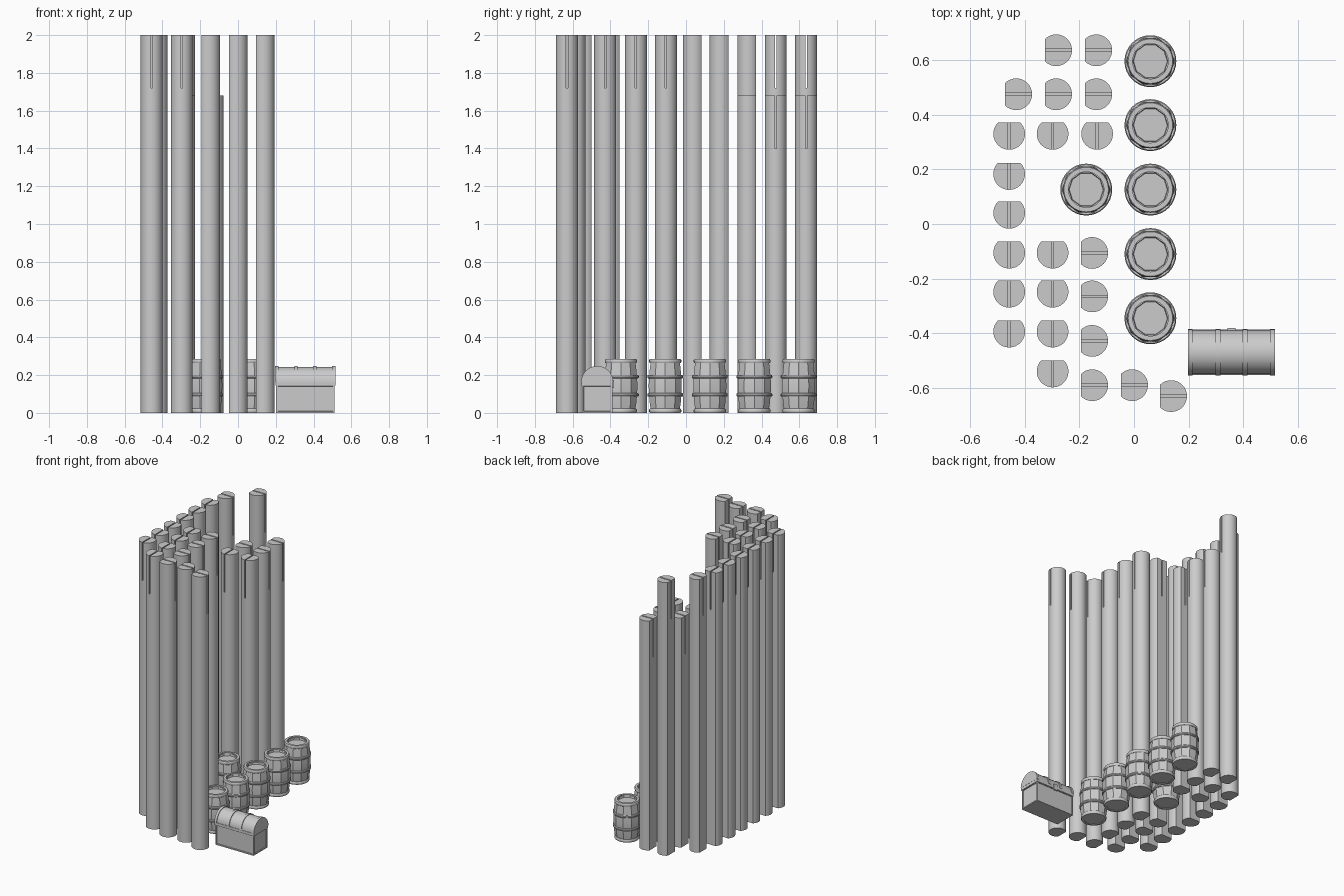
import bpy, bmesh, math
from mathutils import Matrix

if "Cube" in bpy.data.objects:
    bpy.data.objects.remove(bpy.data.objects["Cube"])

grey = bpy.data.materials.new("plain grey")
grey.diffuse_color = (0.6, 0.6, 0.6, 1)
grey.use_nodes = True
grey.node_tree.nodes["Principled BSDF"].inputs["Base Color"].default_value = grey.diffuse_color


def finish(bm, name, angle=30):
    bmesh.ops.recalc_face_normals(bm, faces=bm.faces)
    me = bpy.data.meshes.new(name)
    bm.to_mesh(me)
    bm.free()
    me.materials.append(grey)
    ob = bpy.data.objects.new(name, me)
    bpy.context.collection.objects.link(ob)
    bpy.ops.object.select_all(action='DESELECT')
    ob.select_set(True)
    bpy.context.view_layer.objects.active = ob
    bpy.ops.object.shade_smooth_by_angle(angle=math.radians(angle))
    return ob


def prism(bm, pts, z0, z1):
    """Extrude a flat outline from z0 to z1."""
    f = bm.faces.new([bm.verts.new((x, y, z0)) for x, y in pts])
    r = bmesh.ops.extrude_face_region(bm, geom=[f], use_keep_orig=True)
    for v in r['geom']:
        if isinstance(v, bmesh.types.BMVert):
            v.co.z = z1


def box(bm, x0, x1, y0, y1, z0, z1):
    prism(bm, [(x0, y0), (x1, y0), (x1, y1), (x0, y1)], z0, z1)


def lathe(bm, prof, n):
    """Spin (radius, z) points; the end points may sit on the axis."""
    rings = []
    for r, z in prof:
        if r == 0:
            rings.append([bm.verts.new((0, 0, z))] * n)
        else:
            rings.append([bm.verts.new((r * math.cos(2 * math.pi * i / n),
                                        r * math.sin(2 * math.pi * i / n), z)) for i in range(n)])
    for a, b in zip(rings, rings[1:]):
        for i in range(n):
            j = (i + 1) % n
            quad = list(dict.fromkeys([a[i], a[j], b[j], b[i]]))
            bm.faces.new(quad)


# Poles: round with one flat side (+y) and a saw slot in the top
R, FLAT, GAP, SLOT = 0.058, 0.041, 0.004, 0.28


def pole(x, y, height, turn):
    a0 = math.asin(FLAT / R)
    half = math.asin(GAP / R)
    steps = 14
    # right half of the outline, from flat edge down to the slot
    right = [(R * math.cos(a0 + (-math.pi / 2 + half - a0) * i / steps),
              R * math.sin(a0 + (-math.pi / 2 + half - a0) * i / steps)) for i in range(steps + 1)]
    left = [(-px, py) for px, py in reversed(right)]
    bm = bmesh.new()
    prism(bm, right + left, 0, height - SLOT)
    prism(bm, right + [(GAP, FLAT)], height - SLOT, height)
    prism(bm, [(-GAP, FLAT)] + left, height - SLOT, height)
    bmesh.ops.remove_doubles(bm, verts=bm.verts, dist=0.0001)
    ob = finish(bm, "pole")
    ob.matrix_world = Matrix.Translation((x, y, 0)) @ Matrix.Rotation(turn, 4, 'Z')


TALL, SHORT = 2.0, 1.68
for y in (0.33, 0.183, 0.041, -0.105, -0.248, -0.394):
    pole(-0.457, y, TALL, 0)
for y in (-0.105, -0.248, -0.394, -0.54):
    pole(-0.298, y, TALL, 0)
for x in (-0.298, -0.135):
    pole(x, 0.33, SHORT, 0)
Q = math.pi / 2
for x, y in ((-0.285, 0.636), (-0.431, 0.475), (-0.153, -0.106), (-0.153, -0.265),
             (-0.153, -0.428), (-0.153, -0.59), (-0.007, -0.59), (0.136, -0.63)):
    pole(x, y, TALL, Q)
for x, y in ((-0.138, 0.636), (-0.138, 0.475), (-0.285, 0.475)):
    pole(x, y, SHORT, Q)


# Barrels: ten-sided stave body, rounded hoops, recessed lid
def hoop(bm, radius, z, h, t):
    prof = [(radius - 0.014, z - h), (radius + t * 0.4, z - h), (radius + t, z - h * 0.45),
            (radius + t, z + h * 0.45), (radius + t * 0.4, z + h), (radius - 0.014, z + h)]
    lathe(bm, prof + prof[:1], 32)


def barrel(x, y):
    bm = bmesh.new()
    lathe(bm, [(0, 0.003), (0.078, 0.003), (0.086, 0.05), (0.091, 0.105), (0.092, 0.143),
               (0.091, 0.18), (0.086, 0.23), (0.08, 0.278), (0.064, 0.278),
               (0.062, 0.264), (0, 0.264)], 10)
    body = finish(bm, "barrel_body", 20)
    bm = bmesh.new()
    hoop(bm, 0.079, 0.011, 0.011, 0.006)
    hoop(bm, 0.089, 0.095, 0.009, 0.006)
    hoop(bm, 0.089, 0.192, 0.009, 0.006)
    hoop(bm, 0.079, 0.274, 0.011, 0.006)
    hoops = finish(bm, "barrel_hoops", 35)
    for ob in (body, hoops):
        ob.location = (x, y, 0)


for y in (0.596, 0.362, 0.126, -0.11, -0.345):
    barrel(0.06, y)
barrel(-0.175, 0.126)

# Chest box with inset panels on its four sides
X0, X1, Y0, Y1 = 0.202, 0.511, -0.55, -0.39
bm = bmesh.new()
box(bm, X0, X1, Y0, Y1, 0, 0.15)
bm.normal_update()
sides = [f for f in bm.faces if abs(f.normal.z) < 0.1]
bmesh.ops.recalc_face_normals(bm, faces=bm.faces)
bmesh.ops.inset_individual(bm, faces=sides, thickness=0.012)
bmesh.ops.inset_individual(bm, faces=sides, thickness=0.001, depth=-0.006)
finish(bm, "chest_box")

# Chest rim under the lid
bm = bmesh.new()
box(bm, X0 - 0.004, X1 + 0.004, Y0 - 0.003, Y1 + 0.003, 0.144, 0.164)
finish(bm, "chest_rim")


# Arched lid and its straps, extruded along x
def arch(name, x0, x1, r):
    cy = (Y0 + Y1) / 2
    bm = bmesh.new()
    pts = [(r * math.cos(math.pi * i / 20), r * math.sin(math.pi * i / 20)) for i in range(21)]
    prism(bm, pts, x0, x1)
    for v in bm.verts:
        a, b, c = v.co
        v.co = (c, cy + a, 0.163 + b)
    finish(bm, name)


arch("chest_lid", X0, X1, 0.08)
for x in (0.206, 0.307, 0.406, 0.507):
    arch("chest_strap", x - 0.009, x + 0.009, 0.085)

# Clasp on the back of the chest
bm = bmesh.new()
box(bm, 0.342, 0.372, Y1, -0.381, 0.132, 0.175)
finish(bm, "chest_clasp")
